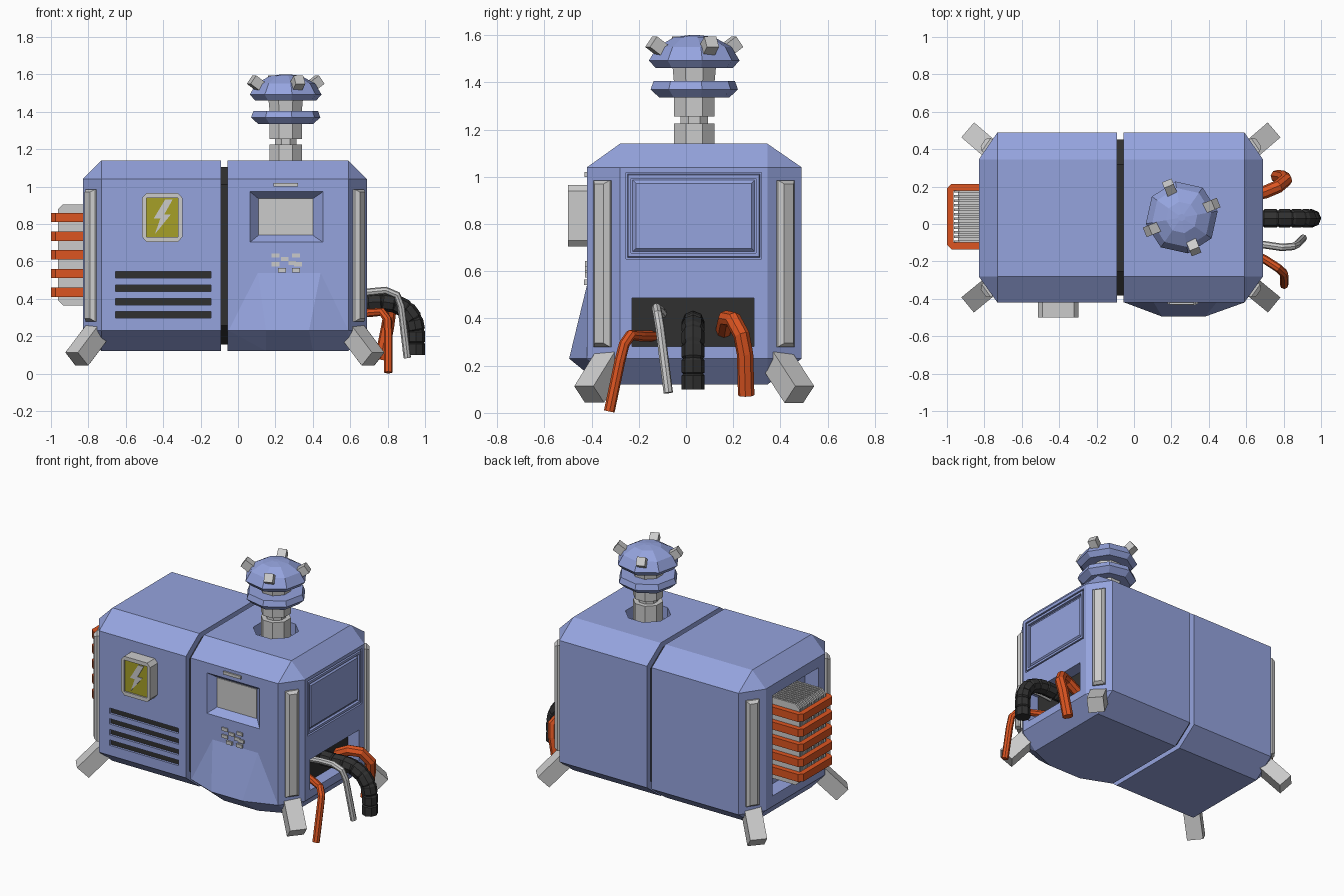
import bpy, bmesh
from math import sin, cos, pi, radians
from mathutils import Vector as V

if "Cube" in bpy.data.objects:
    bpy.data.objects.remove(bpy.data.objects["Cube"])


def colour(name, r, g, b):
    m = bpy.data.materials.new(name)
    m.diffuse_color = (r, g, b, 1)
    m.use_nodes = True
    m.node_tree.nodes["Principled BSDF"].inputs["Base Color"].default_value = m.diffuse_color
    return m


BLUE = colour("blue", .30, .37, .73)
DARK = colour("dark", .03, .03, .03)
ORANGE = colour("orange", .72, .09, .015)
YELLOW = colour("yellow", .38, .35, .02)


def finish(name, bm, mat):
    bmesh.ops.recalc_face_normals(bm, faces=bm.faces)
    me = bpy.data.meshes.new(name)
    bm.to_mesh(me)
    bm.free()
    ob = bpy.data.objects.new(name, me)
    bpy.context.collection.objects.link(ob)
    if mat:
        me.materials.append(mat)
    return ob


def hull(name, pts, mat=None):
    bm = bmesh.new()
    for p in pts:
        bm.verts.new(p)
    bmesh.ops.convex_hull(bm, input=bm.verts)
    bmesh.ops.delete(bm, geom=[v for v in bm.verts if not v.link_faces], context='VERTS')
    bmesh.ops.dissolve_limit(bm, angle_limit=.01, verts=bm.verts, edges=bm.edges)
    return finish(name, bm, mat)


def box(name, x, y, z, mat=None):
    return hull(name, [(a, b, c) for a in x for b in y for c in z], mat)


def prism(name, faces, offset, mat=None):
    bm = bmesh.new()
    fs = [bm.faces.new([bm.verts.new(p) for p in f]) for f in faces]
    bmesh.ops.remove_doubles(bm, verts=bm.verts, dist=1e-5)
    ext = bmesh.ops.extrude_face_region(bm, geom=list(bm.faces), use_keep_orig=True)
    bmesh.ops.translate(bm, vec=offset, verts=[g for g in ext["geom"] if isinstance(g, bmesh.types.BMVert)])
    return finish(name, bm, mat)


def turned(name, profile, mat=None, turn=22.5, c=(.255, .035)):
    pts = [(c[0] + r * cos(radians(turn) + k * pi / 4), c[1] + r * sin(radians(turn) + k * pi / 4), z)
           for r, z in profile for k in range(8)]
    return hull(name, pts, mat)


def bar(name, a, b, w, h, mat=None):
    a, b = V(a), V(b)
    s = (b - a).cross(V((0, 0, 1))).normalized()
    u = s.cross(b - a).normalized()
    return hull(name, [p + s * i * w / 2 + u * j * h / 2 for p in (a, b) for i in (-1, 1) for j in (-1, 1)], mat)


def cut(ob, cutter):
    mod = ob.modifiers.new("cut", 'BOOLEAN')
    mod.operation, mod.solver, mod.object = 'DIFFERENCE', 'EXACT', cutter
    bpy.context.view_layer.objects.active = ob
    bpy.ops.object.modifier_apply(modifier=mod.name)
    bpy.data.objects.remove(cutter)


def tube(name, pts, r, mat=None, ribbed=False):
    rows = [(V(p), 1) for p in pts]
    if ribbed:
        rows = []
        for a, b in zip(pts, pts[1:]):
            rows += [(V(a).lerp(V(b), t), s) for t, s in ((0, .85), (.1, 1), (.9, 1))]
        rows.append((V(pts[-1]), 1))
    cu = bpy.data.curves.new(name, 'CURVE')
    cu.dimensions, cu.bevel_depth, cu.bevel_resolution, cu.use_fill_caps = '3D', r, 2, True
    sp = cu.splines.new('POLY')
    sp.points.add(len(rows) - 1)
    for q, (p, s) in zip(sp.points, rows):
        q.co, q.radius = (*p, 1), s
    tmp = bpy.data.objects.new(name, cu)
    bpy.context.collection.objects.link(tmp)
    me = bpy.data.meshes.new_from_object(tmp.evaluated_get(bpy.context.evaluated_depsgraph_get()))
    bpy.data.objects.remove(tmp)
    ob = bpy.data.objects.new(name, me)
    bpy.context.collection.objects.link(ob)
    me.materials.clear()
    if mat:
        me.materials.append(mat)
    for f in me.polygons:
        f.use_smooth = False


# Chamfered housing halves with a dark core showing in the seam
SECTION = [(-.42, .23), (-.42, 1.04), (-.28, 1.14), (.345, 1.14), (.49, 1.04), (.49, .23), (.345, .12), (-.28, .12)]


def half(name, seam, shoulder, end):
    return hull(name, [(x, y, z) for x in (seam, shoulder) for y, z in SECTION] +
                [(end, y, z) for y in (-.28, .345) for z in (.23, 1.04)], BLUE)


left = half("housing_left", -.09, -.73, -.83)
right = half("housing_right", -.055, .59, .69)
hull("seam_core", [(x, .035 + (y - .035) * .915, .63 + (z - .63) * .93) for x in (-.11, -.03) for y, z in SECTION], DARK)

# Bulge below the screen
hull("front_bulge", [(.1, -.41, .58), (.45, -.41, .58), (-.05, -.42, .23), (-.05, -.3, .23), (.15, -.495, .23),
                     (.38, -.495, .23), (.59, -.42, .23), (.59, -.3, .23), (.15, -.36, .12), (.4, -.36, .12),
                     (-.05, -.28, .12), (.59, -.28, .12)], BLUE)

# Vent slots
for i, z in enumerate((.315, .385, .457, .528)):
    cut(left, box("cutter", (-.655, -.145), (-.5, -.395), (z - .018, z + .018)))
    box(f"vent_{i}", (-.655, -.145), (-.405, -.39), (z - .018, z + .018), DARK)

# Screen recess, screen, status bar and buttons
cut(right, hull("cutter", [(x, -.43, z) for x in (.055, .465) for z in (.695, .98)] +
                [(x, -.37, z) for x in (.11, .4) for z in (.74, .935)]))
box("screen", (.11, .4), (-.376, -.36), (.74, .935))
box("status_bar", (.19, .32), (-.43, -.41), (1.0, 1.02))
for i, (x, z) in enumerate([(.2, .632), (.31, .632), (.25, .612), (.29, .592), (.2, .585), (.32, .585), (.235, .553), (.31, .553)]):
    y = -.42 - max(0, .57 - z) * .25
    box(f"button_{i}", (x - .021, x + .021), (y - .008, y + .03), (z - .011, z + .011))

# Warning sign box with bolt symbol
sign = hull("sign_box", [(-.405 + sx * a, y, .835 + sz * b) for y in (-.5, -.41) for sx in (-1, 1) for sz in (-1, 1)
                         for a, b in ((.107, .105), (.085, .13))])
cut(sign, box("cutter", (-.49, -.32), (-.52, -.485), (.73, .94)))
box("sign_plate", (-.49, -.32), (-.49, -.48), (.73, .94), YELLOW)
prism("sign_bolt", [[(x, -.495, z) for x, z in ((-.39, .93), (-.45, .83), (-.415, .83), (-.445, .745),
                    (-.36, .85), (-.395, .85), (-.35, .93))]], (0, .01, 0))

# Side access panel in a recess
cut(right, box("cutter", (.672, .75), (-.255, .32), (.652, 1.018)))
panel = hull("side_panel", [(.66, y, z) for y in (-.25, .315) for z in (.657, 1.013)] +
             [(.69, y, z) for y in (-.245, .31) for z in (.662, 1.008)], BLUE)
cut(panel, box("cutter", (.672, .75), (-.232, .297), (.677, .992)))
hull("side_panel_centre", [(.67, y, z) for y in (-.228, .293) for z in (.681, .988)] +
     [(.686, y, z) for y in (-.212, .277) for z in (.697, .972)], BLUE)

# Cable opening and its cables
cut(right, box("cutter", (.6, .75), (-.228, .287), (.282, .487)))
box("cable_port", (.59, .61), (-.228, .287), (.282, .487), DARK)
tube("black_hose", [(.6, .03, .38), (.69, .03, .38), (.77, .03, .385), (.84, .03, .375), (.9, .03, .345),
                    (.94, .03, .29), (.952, .03, .23), (.952, .03, .165), (.952, .03, .1)], .049, DARK, True)
tube("grey_cable", [(.6, -.1, .42), (.69, -.11, .435), (.79, -.125, .445), (.85, -.12, .42), (.872, -.11, .36),
                    (.905, -.075, .085)], .02)
tube("thin_orange_cable", [(.6, -.14, .325), (.7, -.19, .325), (.77, -.235, .33), (.8, -.262, .29),
                           (.803, -.28, .22), (.803, -.325, .006)], .023, ORANGE)
tube("thick_orange_cable", [(.6, .16, .35), (.7, .17, .4), (.77, .2, .395), (.812, .235, .33), (.8, .25, .25),
                            (.765, .255, .075)], .035, ORANGE)

# Corner strips and feet
for xo, xi, sx in ((-.83, -.73, -1), (.69, .59, 1)):
    for yo, yi, sy in ((-.42, -.28, -1), (.49, .345, 1)):
        mid = V(((xo + xi) / 2, (yo + yi) / 2, 0))
        t = V((xi - xo, yo - yi, 0)).normalized()
        n = V((sx * abs(t.y), sy * abs(t.x), 0))
        tag = ("left" if sx < 0 else "right") + ("_front" if sy < 0 else "_back")
        hull("corner_strip_" + tag, [mid + n * d + t * w * s + V((0, 0, z)) for d, w, z0, z1 in
                                     ((-.02, .042, .28, .985), (.012, .042, .28, .985), (.032, .024, .295, .97))
                                     for s in (-1, 1) for z in (z0, z1)])
        bar("foot_" + tag, (xi + sx * .01, yi + sy * .03, .24), (xo + sx * .032, yo + sy * -.01, .078), .105, .1)

# Radiator with vertical fins and orange coils in the left end
cut(left, box("cutter", (-.9, -.73), (-.21, .275), (.3, .97)))
box("radiator_core", (-.94, -.72), (-.095, .175), (.39, .88))
for i in range(12):
    y = -.1 + i * .0243
    hull(f"radiator_fin_{i}", [(x, b, z) for b in (y, y + .013) for x, z in
         ((-.73, .365), (-.935, .365), (-.963, .393), (-.963, .877), (-.935, .905), (-.73, .905))])
OUT = [(-.73, -.135), (-.975, -.135), (-1, -.11), (-1, .19), (-.975, .215), (-.73, .215)]
INN = [(-.73, -.1), (-.96, -.1), (-.965, -.095), (-.965, .175), (-.96, .18), (-.73, .18)]
for i, z in enumerate((.435, .535, .635, .735, .835)):
    prism(f"orange_coil_{i}", [[(*p, z - .025) for p in (OUT[k], OUT[k + 1], INN[k + 1], INN[k])] for k in range(5)],
          (0, 0, .05), ORANGE)

# Turret in an octagonal roof well
cut(right, turned("cutter", [(.14, 1.06), (.14, 1.2)]))
turned("turret_base", [(.093, 1.04), (.093, 1.225)])
turned("turret_neck", [(.062, 1.2), (.062, 1.48)])
turned("turret_collar", [(.093, 1.255), (.093, 1.36)])
turned("turret_upper_collar", [(.093, 1.4), (.093, 1.45), (.1, 1.47)])
turned("turret_disc", [(.15, 1.335), (.188, 1.37), (.175, 1.405)], BLUE, 10)
turned("turret_dome", [(.165, 1.46), (.195, 1.492), (.16, 1.55), (.085, 1.592), (.02, 1.6)], BLUE, 10)
for k in range(4):
    a = radians(22 + 90 * k)
    d, c = V((cos(a), sin(a), 0)), V((.255, .035, 0))
    bar(f"turret_prong_{k}", c + d * .11 + V((0, 0, 1.51)), c + d * .197 + V((0, 0, 1.572)), .055, .055)
